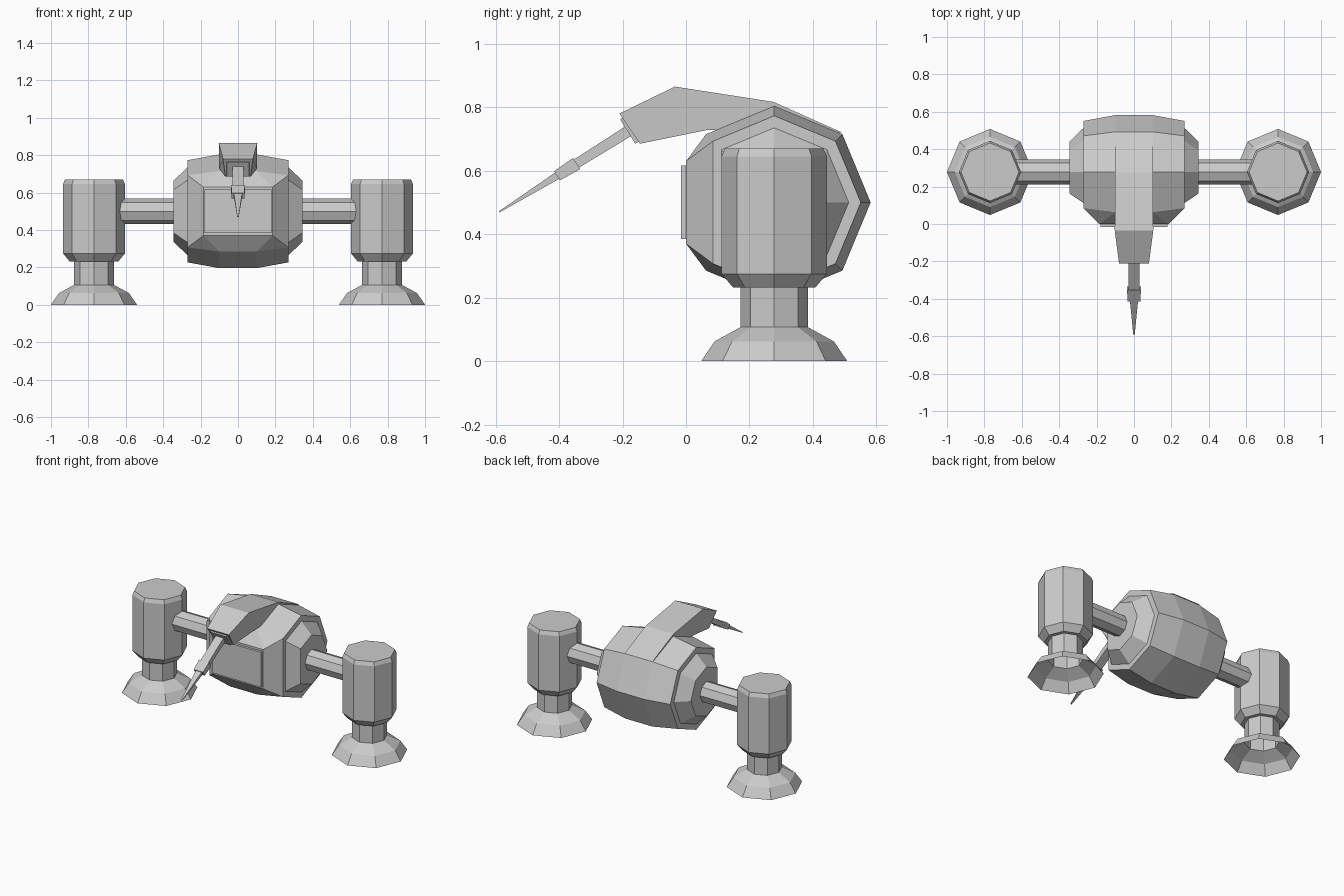
import bpy, bmesh
from math import cos, sin, pi
from mathutils import Vector

if "Cube" in bpy.data.objects:
    bpy.data.objects.remove(bpy.data.objects["Cube"])

CY, CZ = 0.278, 0.5      # barrel axis
POD_X = 0.77


def make(name, verts, faces, mirror=False):
    me = bpy.data.meshes.new(name)
    me.from_pydata([tuple(v) for v in verts], [], faces)
    bm = bmesh.new()
    bm.from_mesh(me)
    bmesh.ops.recalc_face_normals(bm, faces=bm.faces)
    bm.to_mesh(me)
    bm.free()
    ob = bpy.data.objects.new(name, me)
    bpy.context.collection.objects.link(ob)
    if mirror:
        ob.modifiers.new("mirror", 'MIRROR').use_mirror_merge = False
    return ob


def loft(name, rings, cap_start=True, cap_end=True, mirror=False):
    """Skin a list of equal-length closed rings."""
    n = len(rings[0])
    verts = [v for r in rings for v in r]
    faces = [(i * n + j, i * n + (j + 1) % n, (i + 1) * n + (j + 1) % n, (i + 1) * n + j)
             for i in range(len(rings) - 1) for j in range(n)]
    if cap_start:
        faces.append(tuple(range(n))[::-1])
    if cap_end:
        faces.append(tuple(range(len(verts) - n, len(verts))))
    return make(name, verts, faces, mirror)


def ring_z(r, z):
    return [(POD_X + r * cos(k * pi / 4), CY + r * sin(k * pi / 4), z) for k in range(8)]


def ring_x(r, x, n=8):
    # starts at lower front and ends at upper front; n=7 drops the front corner
    return [(x, CY + r * cos(a), CZ + r * sin(a))
            for a in [(-3 + k) * pi / 4 for k in range(n)]]


# Barrel body: octagonal rings with the front corner cut away
half = [(0.345, 0.163), (0.27, 0.235), (0.27, 0.273), (0.1, 0.304)]
sections = [(-x, r) for x, r in half] + half[::-1]
verts = [v for x, r in sections for v in ring_x(r, x, 7)]
faces = []
for i in range(7):
    for j in range(7):
        if j == 6 and i in (2, 3, 4):    # opening for the front plate
            continue
        k = (j + 1) % 7
        faces.append((i * 7 + j, i * 7 + k, i * 7 + 7 + k, i * 7 + 7 + j))
faces += [tuple(range(7)), tuple(range(49, 56))]
# flat front plate and its sloping frame (lower, upper index of each section)
b, t = [s * 7 for s in range(8)], [s * 7 + 6 for s in range(8)]
verts += [(-0.185, 0, 0.37), (0.185, 0, 0.37), (0.185, 0, 0.63), (-0.185, 0, 0.63)]
p = range(56, 60)
faces += [tuple(p),
          (b[2], t[2], p[3], p[0]), (t[5], b[5], p[1], p[2]),
          (b[3], b[4], p[1], p[0]), (t[3], t[4], p[2], p[3]),
          (b[2], b[3], p[0]), (b[4], b[5], p[1]),
          (t[2], t[3], p[3]), (t[4], t[5], p[2])]
make("barrel_body", verts, faces)

# Raised front window panel
loft("front_panel", [[(sx * 0.178, y, 0.5 + sz * 0.116)
                      for sx, sz in ((-1, -1), (1, -1), (1, 1), (-1, 1))]
                     for y in (0.02, -0.015)])

# Hood projecting forward from the top of the barrel: y, z, half width
hood = [(0.493, 0.72, 0.102), (0.275, 0.817, 0.102), (-0.035, 0.865, 0.103),
        (-0.21, 0.78, 0.08), (-0.145, 0.685, 0.068), (0.065, 0.728, 0.102)]
loft("hood", [[(s * w, y, z) for y, z, w in hood] for s in (-1, 1)])

# End plate on the hood nose, and the gun barrel pointing forward and down
origin = Vector((0, -0.165, 0.735))
aim = Vector((0, -0.848, -0.53)).normalized()
side = Vector((1, 0, 0))
up = aim.cross(side)


def rect(d, w, h):
    return [origin + aim * d + side * sx * w + up * sz * h
            for sx, sz in ((-1, -1), (1, -1), (1, 1), (-1, 1))]


loft("nose_plate", [rect(-0.02, 0.066, 0.048), rect(0.022, 0.06, 0.045)])
loft("gun_rod", [rect(0.0, 0.029, 0.018), rect(0.22, 0.029, 0.015)])
loft("gun_collar", [rect(0.212, 0.037, 0.021), rect(0.285, 0.034, 0.017)])
loft("gun_tip", [rect(0.28, 0.022, 0.012), rect(0.5, 0.004, 0.002)])

# Side arms joining barrel to pods
loft("side_arm", [ring_x(0.068, 0.33), ring_x(0.068, 0.66)], mirror=True)

# Leg pods, and necks with flared feet that are hollow below
loft("leg_pod", [ring_z(r, z) for r, z in
                 ((0.104, 0.232), (0.13, 0.232), (0.166, 0.275), (0.166, 0.645), (0.155, 0.67))],
     mirror=True)
loft("leg_foot", [ring_z(r, z) for r, z in
                  ((0.23, 0), (0.188, 0.062), (0.106, 0.107), (0.106, 0.24))],
     cap_start=False, mirror=True)
